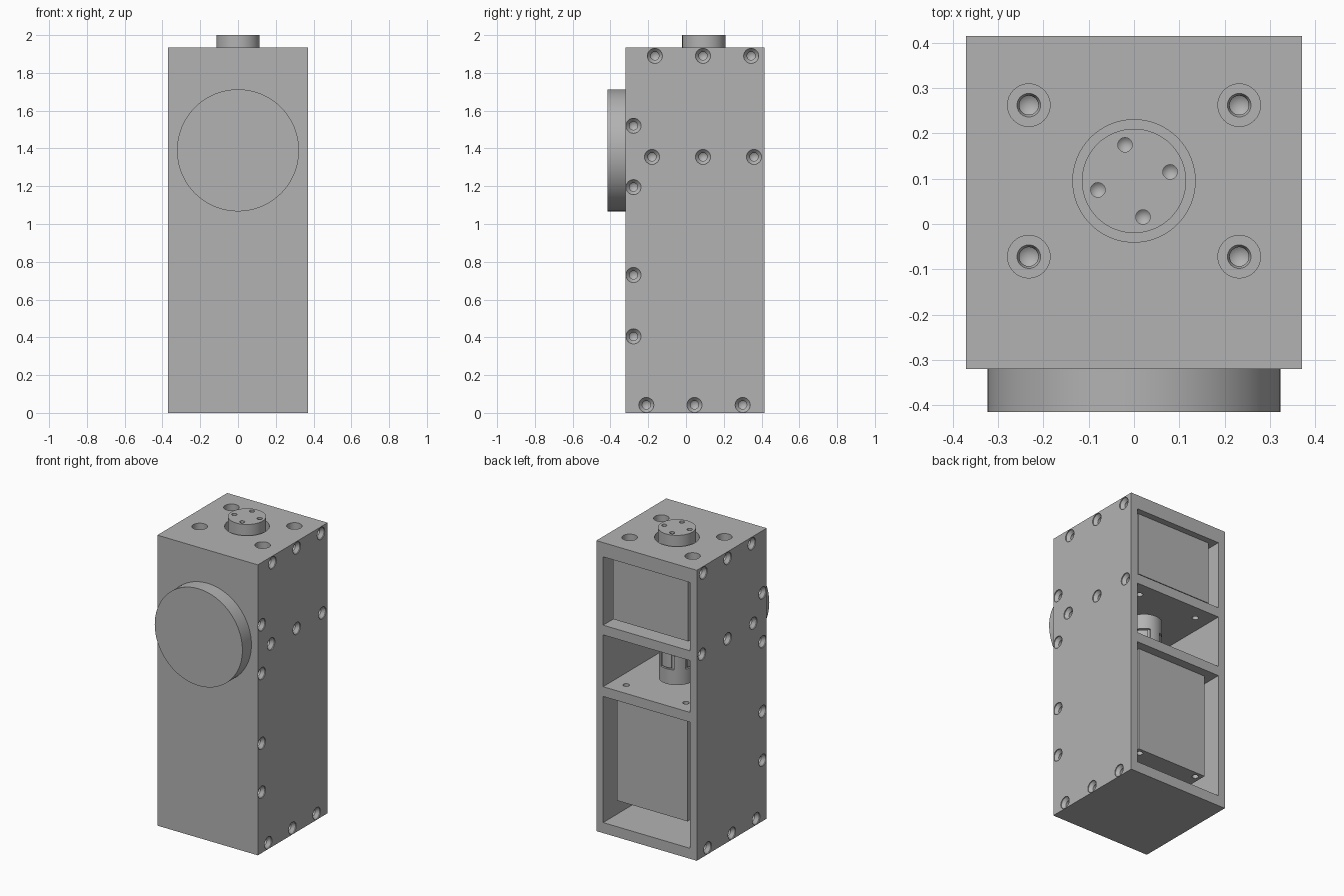
import bpy, bmesh, math
from mathutils import Vector, Matrix

old = bpy.data.objects.get("Cube")
if old:
    bpy.data.objects.remove(old, do_unlink=True)

grey = bpy.data.materials.new("machined_grey")
grey.use_nodes = True
grey.diffuse_color = (0.45, 0.45, 0.45, 1)
grey.node_tree.nodes["Principled BSDF"].inputs["Base Color"].default_value = (0.45, 0.45, 0.45, 1)

AXIS_Y = 0.095              # depth of the drive axis
WALL_X, FRONT, BACK, TOP = 0.37, -0.32, 0.415, 1.935


def add_box(bm, lo, hi):
    lo, hi = Vector(lo), Vector(hi)
    m = Matrix.Translation((lo + hi) / 2) @ Matrix.Diagonal((hi - lo).to_4d())
    bmesh.ops.create_cube(bm, size=1, matrix=m)


def add_lathe(bm, profile, loc, direction, sides=32):
    """Closed solid of revolution; profile is (radius, distance) along direction."""
    turn = Vector((0, 0, 1)).rotation_difference(Vector(direction)).to_matrix()
    loc = Vector(loc)
    rings = []
    for r, h in profile:
        if r == 0:
            rings.append([bm.verts.new(loc + turn @ Vector((0, 0, h)))])
        else:
            angles = [2 * math.pi * i / sides for i in range(sides)]
            rings.append([bm.verts.new(loc + turn @ Vector((r * math.cos(a), r * math.sin(a), h)))
                          for a in angles])
    faces = []
    for a, b in zip(rings, rings[1:]):
        for i in range(sides):
            j = (i + 1) % sides
            ring = [a[i], a[j]] if len(a) > 1 else [a[0]]
            ring += [b[j], b[i]] if len(b) > 1 else [b[0]]
            faces.append(bm.faces.new(ring))
    for ring in (rings[0], rings[-1]):
        if len(ring) > 1:
            faces.append(bm.faces.new(ring))
    bmesh.ops.recalc_face_normals(bm, faces=faces)


def make(name, bm):
    mesh = bpy.data.meshes.new(name)
    bm.to_mesh(mesh)
    bm.free()
    mesh.materials.append(grey)
    obj = bpy.data.objects.new(name, mesh)
    bpy.context.collection.objects.link(obj)
    return obj


def select(obj):
    bpy.ops.object.select_all(action='DESELECT')
    obj.select_set(True)
    bpy.context.view_layer.objects.active = obj


def cut(obj, bm):
    cutter = make("cutter", bm)
    cutter.hide_render = True
    mod = obj.modifiers.new("cut", 'BOOLEAN')
    mod.operation, mod.solver, mod.object = 'DIFFERENCE', 'EXACT', cutter
    select(obj)
    bpy.ops.object.modifier_apply(modifier=mod.name)
    bpy.data.objects.remove(cutter, do_unlink=True)


def smooth(obj):
    select(obj)
    bpy.ops.object.shade_smooth_by_angle(angle=math.radians(30))


def box(name, lo, hi):
    bm = bmesh.new()
    add_box(bm, lo, hi)
    return make(name, bm)


def lathe(name, profile, loc, direction, sides=64):
    bm = bmesh.new()
    add_lathe(bm, profile, loc, direction, sides)
    return make(name, bm)


def corners(dx, dy):
    return [(sx * dx, AXIS_Y + sy * dy) for sx in (-1, 1) for sy in (-1, 1)]


# Housing with three bays open at the back
housing = box("housing", (-WALL_X, FRONT, 0), (WALL_X, BACK, TOP))
bm = bmesh.new()
for low, high in ((0.07, 0.91), (0.975, 1.32), (1.385, 1.84)):
    add_box(bm, (-0.32, -0.24, low), (0.32, BACK + 0.1, high))
cut(housing, bm)

# Countersunk holes on both sides, top counterbores, plate holes and shaft bore
bm = bmesh.new()
side_holes = [(-0.278, z) for z in (0.405, 0.73, 1.195, 1.52)]
side_holes += [(y, 1.89) for y in (-0.165, 0.09, 0.345)]
side_holes += [(y, 1.355) for y in (-0.18, 0.09, 0.36)]
side_holes += [(y, 0.042) for y in (-0.21, 0.045, 0.3)]
sink = [(0.04, -0.02), (0.04, 0.006), (0.022, 0.026), (0.022, 0.06), (0, 0.075)]
for y, z in side_holes:
    for s in (-1, 1):
        add_lathe(bm, sink, (s * WALL_X, y, z), (-s, 0, 0), 24)
bore = [(0.047, -0.02), (0.047, 0.045), (0.026, 0.045), (0.021, 0.055), (0.021, 0.075), (0, 0.09)]
for x, y in corners(0.232, 0.167):
    add_lathe(bm, bore, (x, y, TOP), (0, 0, -1))
for x, y in corners(0.22, 0.22):
    add_lathe(bm, [(0.02, -0.02), (0.02, 0.03), (0, 0.04)], (x, y, 1.32), (0, 0, 1), 20)
    add_lathe(bm, [(0.02, -0.02), (0.02, 0.03), (0, 0.04)], (x, y, 0.975), (0, 0, -1), 20)
add_lathe(bm, [(0.135, -0.05), (0.135, 0.12)], (0, AXIS_Y, TOP), (0, 0, -1), 64)
cut(housing, bm)
smooth(housing)

# Round cover on the front
smooth(lathe("front_disc", [(0.323, 0), (0.323, 0.105)], (0, -0.31, 1.39), (0, -1, 0), 96))

# Gearbox block hanging under the top plate
g = 0.277
box("gearbox", (-g, AXIS_Y - g, 1.42), (g, AXIS_Y + g, 1.842))

# Motor block hanging under the lower plate
m = 0.26
motor = box("motor", (-m, AXIS_Y - m, 0.21), (m, AXIS_Y + m, 0.912))
bm = bmesh.new()
for x, y in corners(0.22, 0.22):
    add_lathe(bm, [(0.02, -0.02), (0.02, 0.05), (0, 0.06)], (x, y, 0.21), (0, 0, 1), 20)
cut(motor, bm)
smooth(motor)

# Output shaft with four threaded holes in its end
shaft = lathe("output_shaft", [(0.115, 0), (0.115, 0.165)], (0, AXIS_Y, 1.835), (0, 0, 1))
bm = bmesh.new()
for k in range(4):
    a = math.radians(14 + 90 * k)
    add_lathe(bm, [(0.016, -0.02), (0.016, 0.04), (0, 0.055)],
              (0.082 * math.cos(a), AXIS_Y + 0.082 * math.sin(a), 2), (0, 0, -1), 20)
cut(shaft, bm)
smooth(shaft)

# Jaw coupling between motor and gearbox
smooth(lathe("drive_shaft", [(0.05, 0), (0.05, 0.53)], (0, AXIS_Y, 0.9), (0, 0, 1), 32))
smooth(lathe("coupling_core", [(0.098, 0), (0.098, 0.28)], (0, AXIS_Y, 1.01), (0, 0, 1)))


def coupling_half(name, hub_low, hub_high, jaw_low, jaw_high, start):
    bm = bmesh.new()
    add_lathe(bm, [(0.11, hub_low), (0.11, hub_high)], (0, AXIS_Y, 0), (0, 0, 1), 64)
    for k in range(4):
        arc = [math.radians(start + 90 * k + 4 + 37 * i / 6) for i in range(7)]
        pts = [(r * math.cos(a), AXIS_Y + r * math.sin(a))
               for r, sweep in ((0.11, arc), (0.08, arc[::-1])) for a in sweep]
        base = bm.faces.new([bm.verts.new((x, y, jaw_low)) for x, y in pts])
        ext = bmesh.ops.extrude_face_region(bm, geom=[base])["geom"]
        bmesh.ops.translate(bm, vec=(0, 0, jaw_high - jaw_low),
                            verts=[v for v in ext if isinstance(v, bmesh.types.BMVert)])
    bmesh.ops.recalc_face_normals(bm, faces=bm.faces)
    smooth(make(name, bm))


coupling_half("coupling_lower", 1.0, 1.1, 1.1, 1.19, 22)
coupling_half("coupling_upper", 1.2, 1.3, 1.11, 1.2, 67)
